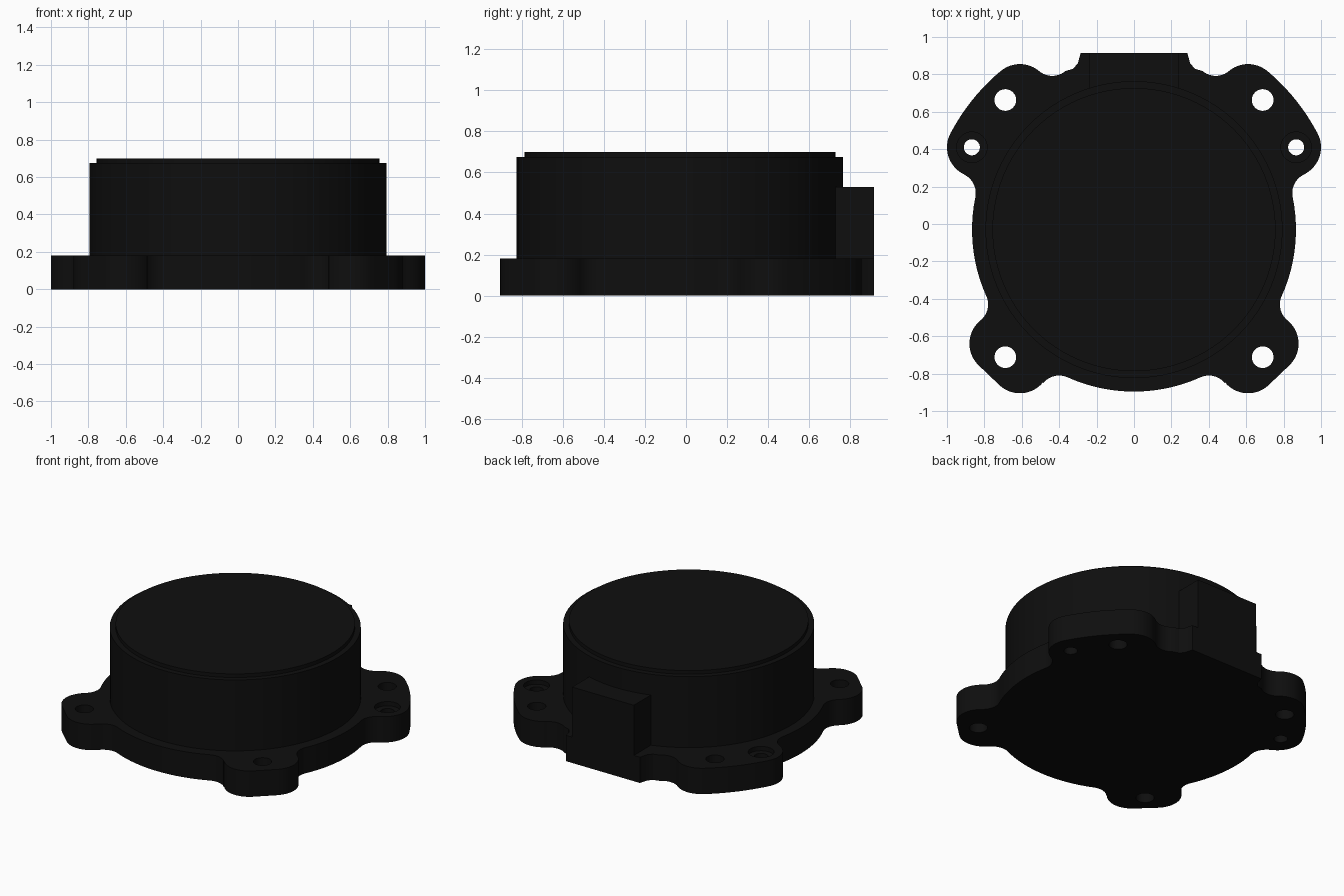
import bpy, bmesh
from math import pi, sin, cos, acos, atan2, hypot, radians, ceil

if "Cube" in bpy.data.objects:
    bpy.data.objects.remove(bpy.data.objects["Cube"])

BLACK = (0.0045, 0.0045, 0.0045, 1)
black = bpy.data.materials.new("black")
black.use_nodes = True
black.diffuse_color = BLACK
black.node_tree.nodes["Principled BSDF"].inputs["Base Color"].default_value = BLACK

AXIS_Y = -0.03      # the drum sits slightly forward of the centre
FLANGE_TOP = 0.18


def prism(name, outline, z0, z1):
    """Extrude a flat outline between two heights."""
    bm = bmesh.new()
    base = bm.faces.new([bm.verts.new((x, y, z0)) for x, y in outline])
    top = bmesh.ops.extrude_face_region(bm, geom=[base])["geom"]
    for v in top:
        if isinstance(v, bmesh.types.BMVert):
            v.co.z = z1
    bmesh.ops.recalc_face_normals(bm, faces=bm.faces)
    mesh = bpy.data.meshes.new(name)
    bm.to_mesh(mesh)
    bm.free()
    mesh.materials.append(black)
    obj = bpy.data.objects.new(name, mesh)
    bpy.context.collection.objects.link(obj)
    return obj


def activate(obj):
    bpy.ops.object.select_all(action="DESELECT")
    obj.select_set(True)
    bpy.context.view_layer.objects.active = obj


def arc(x, y, r, a0, a1):
    n = max(2, ceil(abs(a1 - a0) * max(r, 0.4) / 0.05))
    return [(x + r * cos(a0 + (a1 - a0) * i / n),
             y + r * sin(a0 + (a1 - a0) * i / n)) for i in range(n + 1)]


def circle(x, y, r, n=96):
    return [(x + r * cos(2 * pi * i / n), y + r * sin(2 * pi * i / n)) for i in range(n)]


def tangent_angles(c1, c2):
    """Angles at which the outline leaves one circle and joins the next."""
    dx, dy = c2[0] - c1[0], c2[1] - c1[1]
    a = atan2(dy, dx)
    if c1[3] != c2[3]:
        return a, a + pi
    k = (c1[2] - c2[2]) / hypot(dx, dy)
    a -= acos(max(-1, min(1, k)))
    return a, a


def tangent_chain(circles, start, end):
    """Outline running over bulging (+1) and hollow (-1) circles."""
    points, a0 = [], start
    for i, c in enumerate(circles):
        if i + 1 < len(circles):
            a1, following = tangent_angles(c, circles[i + 1])
        else:
            a1, following = end, 0
        turn = ((a1 - a0) * c[3]) % (2 * pi)
        points += arc(c[0], c[1], c[2], a0, a0 + turn * c[3])
        a0 = following
    return points


# Flange: left half of the outline, then its mirror image
rim = (0, AXIS_Y, 0.866, 1)
half = tangent_chain([
    rim,
    (0.40, -0.92, 0.11, -1),
    (0.61, -0.745, 0.16, 1),
    (0.72, -0.64, 0.16, 1),
    (0.89, -0.43, 0.11, -1),
    rim,
    (0.956, 0.165, 0.11, -1),
    (0.84, 0.41, 0.16, 1),
    (0, AXIS_Y, 1.108, 1),
    (0.61, 0.695, 0.16, 1),
    (0.437, 0.902, 0.11, -1),
], -pi / 2, radians(-130))
half += [(0.325, 0.83), (0.30, 0.86), (0.285, 0.915)]
outline = []
for p in half + [(-x, y) for x, y in reversed(half[1:])]:
    if not outline or hypot(p[0] - outline[-1][0], p[1] - outline[-1][1]) > 0.002:
        outline.append(p)
flange = prism("flange", outline, 0, FLANGE_TOP)

# Bolt holes, and ear holes with a shallow counterbore
HOLES = [(0.688, 0.663, 0.058, -0.1), (0.688, -0.712, 0.058, -0.1),
         (0.867, 0.41, 0.043, -0.1), (0.867, 0.41, 0.082, 0.15)]
for x, y, r, z0 in HOLES:
    for side in (1, -1):
        cutter = prism("hole_cutter", circle(side * x, y, r, 32), z0, 0.3)
        cutter.hide_render = True
        activate(flange)
        cut = flange.modifiers.new("hole", "BOOLEAN")
        cut.operation = "DIFFERENCE"
        cut.solver = "EXACT"
        cut.object = cutter
        bpy.ops.object.modifier_apply(modifier=cut.name)
        bpy.data.objects.remove(cutter)

# Drum with a stepped lid
drum = prism("drum", circle(0, AXIS_Y, 0.794), 0.1, 0.675)
lid = prism("lid", circle(0, AXIS_Y, 0.757), 0.6, 0.70)

# Connector block on the back
block = prism("back_block",
              [(-0.238, 0.6), (0.238, 0.6), (0.238, 0.915), (-0.238, 0.915)], 0.1, 0.53)

for obj in (flange, drum, lid):
    activate(obj)
    bpy.ops.object.shade_smooth_by_angle(angle=radians(30))
